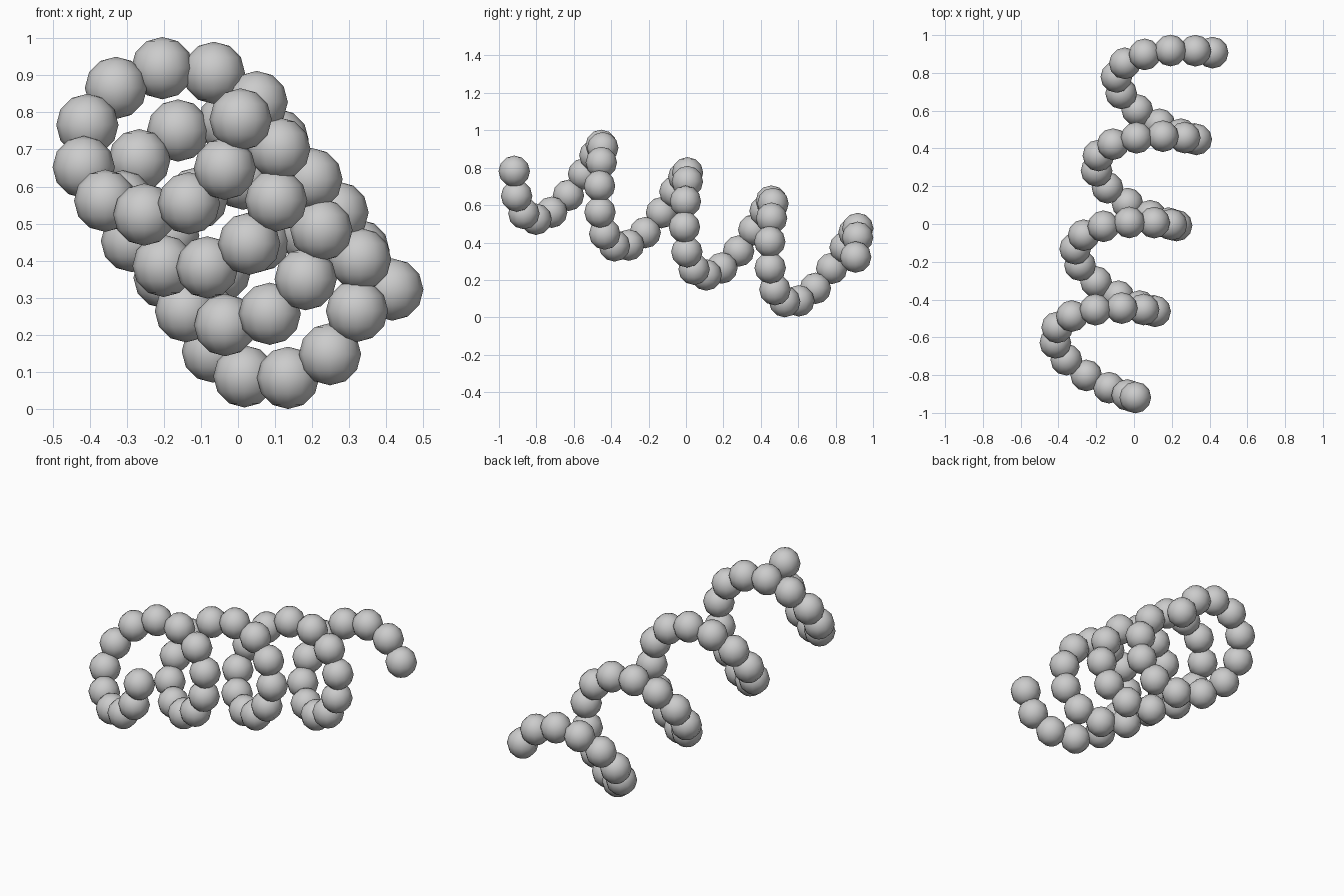
import bpy, math
from mathutils import Vector

if "Cube" in bpy.data.objects:
    bpy.data.objects.remove(bpy.data.objects["Cube"])

COUNT = 46            # beads along the coil
PER_TURN = 11.5       # beads per revolution
BEAD_R = 0.084
COIL_R = 0.247
SHIFT = Vector((0.109, 0.455, -0.149))   # travel of the tilted axis per turn

# coil frame: two directions perpendicular to the axis
axis = SHIFT.normalized()
u = Vector((0.238, -0.064, -0.015))
u = (u - axis * u.dot(axis)).normalized()
v = axis.cross(u)
if v.z > 0:
    v = -v

# bead centres along the helix
points = []
for i in range(COUNT):
    t = i / PER_TURN
    a = t * 2 * math.pi
    points.append(SHIFT * t + (u * math.cos(a) + v * math.sin(a)) * COIL_R)

# centre on x and y, stand on z = 0
lo = [min(p[k] for p in points) for k in range(3)]
hi = [max(p[k] for p in points) for k in range(3)]
offset = Vector((-(lo[0] + hi[0]) / 2, -(lo[1] + hi[1]) / 2, BEAD_R - lo[2]))

# one shared low-poly bead mesh, smooth shaded
bpy.ops.mesh.primitive_uv_sphere_add(segments=12, ring_count=6, radius=BEAD_R)
first = bpy.context.object
bpy.ops.object.shade_smooth()
first.name = "bead_01"
first.location = points[0] + offset

# remaining beads
for i, p in enumerate(points[1:], start=2):
    bead = bpy.data.objects.new(f"bead_{i:02d}", first.data)
    bead.location = p + offset
    bpy.context.collection.objects.link(bead)
